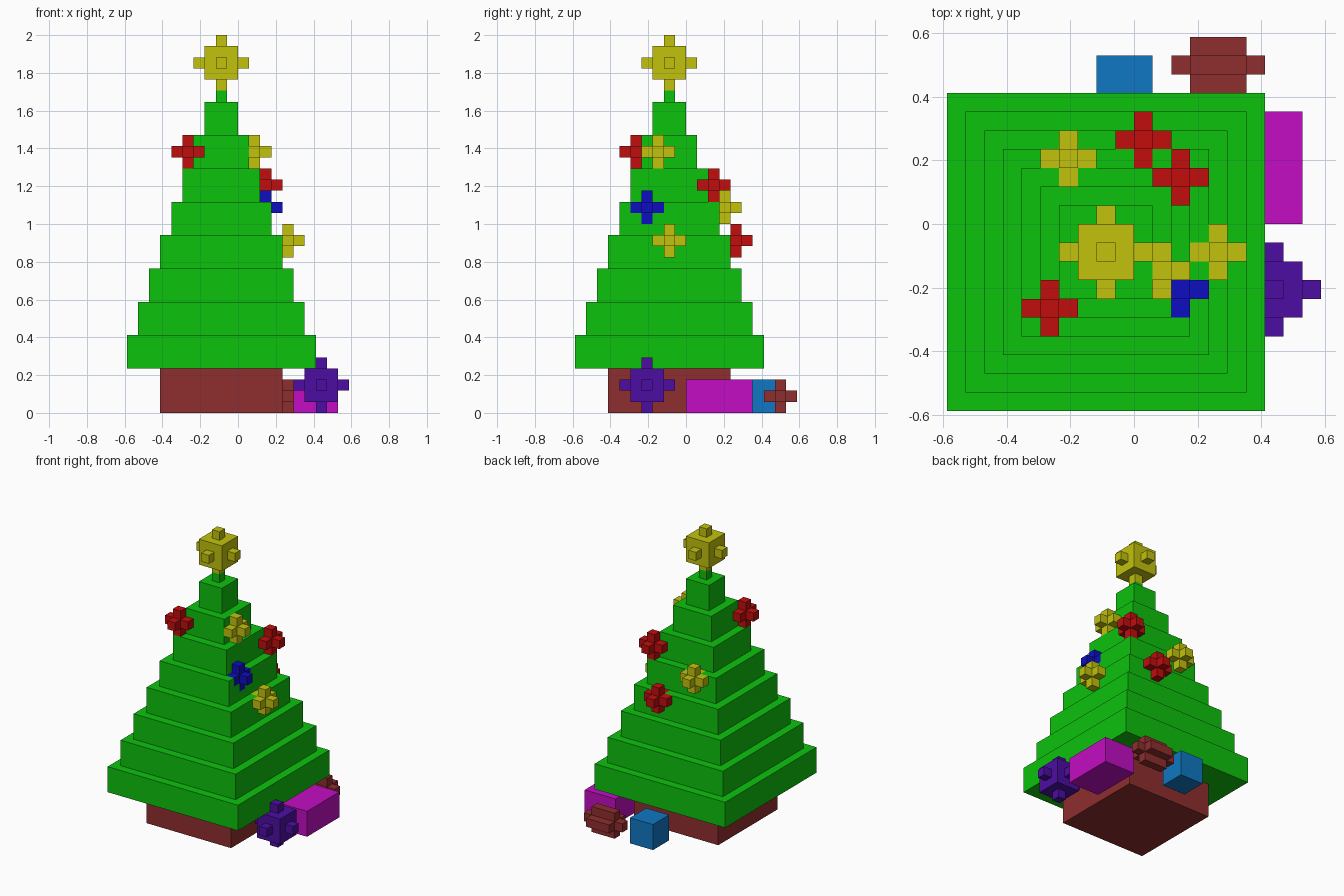
import bpy
import bmesh
from mathutils import Vector

if "Cube" in bpy.data.objects:
    bpy.data.objects.remove(bpy.data.objects["Cube"])

U = 2 / 34          # size of one block
AXES = [Vector(a) for a in ((1, 0, 0), (0, 1, 0), (0, 0, 1))]
DIRS = [(i, s) for i in range(3) for s in (0, 1)]


def material(name, rgb):
    """Flat colour from sRGB 0-255, stored as linear."""
    m = bpy.data.materials.new(name)
    lin = [((c / 255 + 0.055) / 1.055) ** 2.4 if c > 10 else c / 255 / 12.92 for c in rgb]
    m.diffuse_color = (*lin, 1)
    m.use_nodes = True
    m.node_tree.nodes["Principled BSDF"].inputs["Base Color"].default_value = m.diffuse_color
    return m


GREEN = material("leaf green", (13, 194, 13))
BROWN = material("bark brown", (143, 46, 46))
YELLOW = material("gold yellow", (194, 194, 13))
RED = material("bauble red", (194, 13, 13))
BLUE = material("bauble blue", (13, 13, 194))
MAGENTA = material("wrap magenta", (194, 13, 194))
PURPLE = material("wrap purple", (77, 13, 163))
SKY = material("wrap sky blue", (15, 119, 194))

blocks = {}         # block position -> part name; later parts replace earlier ones
parts = {}          # part name -> material


def box(name, mat, x0, x1, y0, y1, z0, z1):
    parts[name] = mat
    for x in range(x0, x1):
        for y in range(y0, y1):
            for z in range(z0, z1):
                blocks[x, y, z] = name


def studded(name, mat, x, y, z, size):
    """Cube with its low corner at x, y, z and a one-block stud on all six sides."""
    box(name, mat, x, x + size, y, y + size, z, z + size)
    m = size // 2
    for axis in range(3):
        for offset in (-1, size):
            c = [x + m, y + m, z + m]
            c[axis] += offset - m
            box(name, mat, c[0], c[0] + 1, c[1], c[1] + 1, c[2], c[2] + 1)


# Trunk and stepped foliage
box("trunk", BROWN, -7, 4, -7, 4, 0, 4)
for i in range(8):
    lo, hi, z = -10 + i, 7 - i, 4 + 3 * i
    box(f"foliage_tier_{i + 1}", GREEN, lo, hi, lo, hi, z, z + 3)
box("tree_tip", GREEN, -2, -1, -2, -1, 28, 29)

# Star on top
studded("star", YELLOW, -3, -3, 30, 3)

# Baubles, centre block of each
for name, mat, pos in (
    ("red_bauble_front", RED, (-5, -5, 23)),
    ("red_bauble_corner", RED, (2, 2, 20)),
    ("red_bauble_back", RED, (0, 4, 15)),
    ("yellow_bauble_back", YELLOW, (-4, 3, 18)),
    ("yellow_bauble_side", YELLOW, (4, -2, 15)),
    ("blue_bauble", BLUE, (2, -4, 18)),
    ("yellow_bauble_upper", YELLOW, (1, -3, 23)),
):
    studded(name, mat, *pos, 1)

# Presents
box("magenta_present", MAGENTA, 5, 9, 0, 6, 0, 3)
box("sky_blue_present", SKY, -2, 1, 6, 9, 0, 3)
studded("purple_present", PURPLE, 6, -5, 1, 3)
box("brown_present", BROWN, 3, 6, 7, 10, 1, 2)
box("brown_present", BROWN, 3, 6, 8, 9, 0, 3)
box("brown_present", BROWN, 2, 7, 8, 9, 1, 2)

# Skin every part with only its exposed block faces
for name, mat in parts.items():
    bm = bmesh.new()
    for cell in [c for c, part in blocks.items() if part == name]:
        for i, side in DIRS:
            near = list(cell)
            near[i] += 1 if side else -1
            if tuple(near) in blocks:
                continue
            a, b = AXES[(i + 1) % 3], AXES[(i + 2) % 3]
            p = Vector(cell) + AXES[i] * side
            quad = [p, p + a, p + a + b, p + b]
            if not side:
                quad.reverse()
            bm.faces.new([bm.verts.new(v * U) for v in quad])
    bmesh.ops.remove_doubles(bm, verts=bm.verts[:], dist=U / 100)
    mesh = bpy.data.meshes.new(name)
    bm.to_mesh(mesh)
    bm.free()
    mesh.materials.append(mat)
    bpy.context.collection.objects.link(bpy.data.objects.new(name, mesh))
